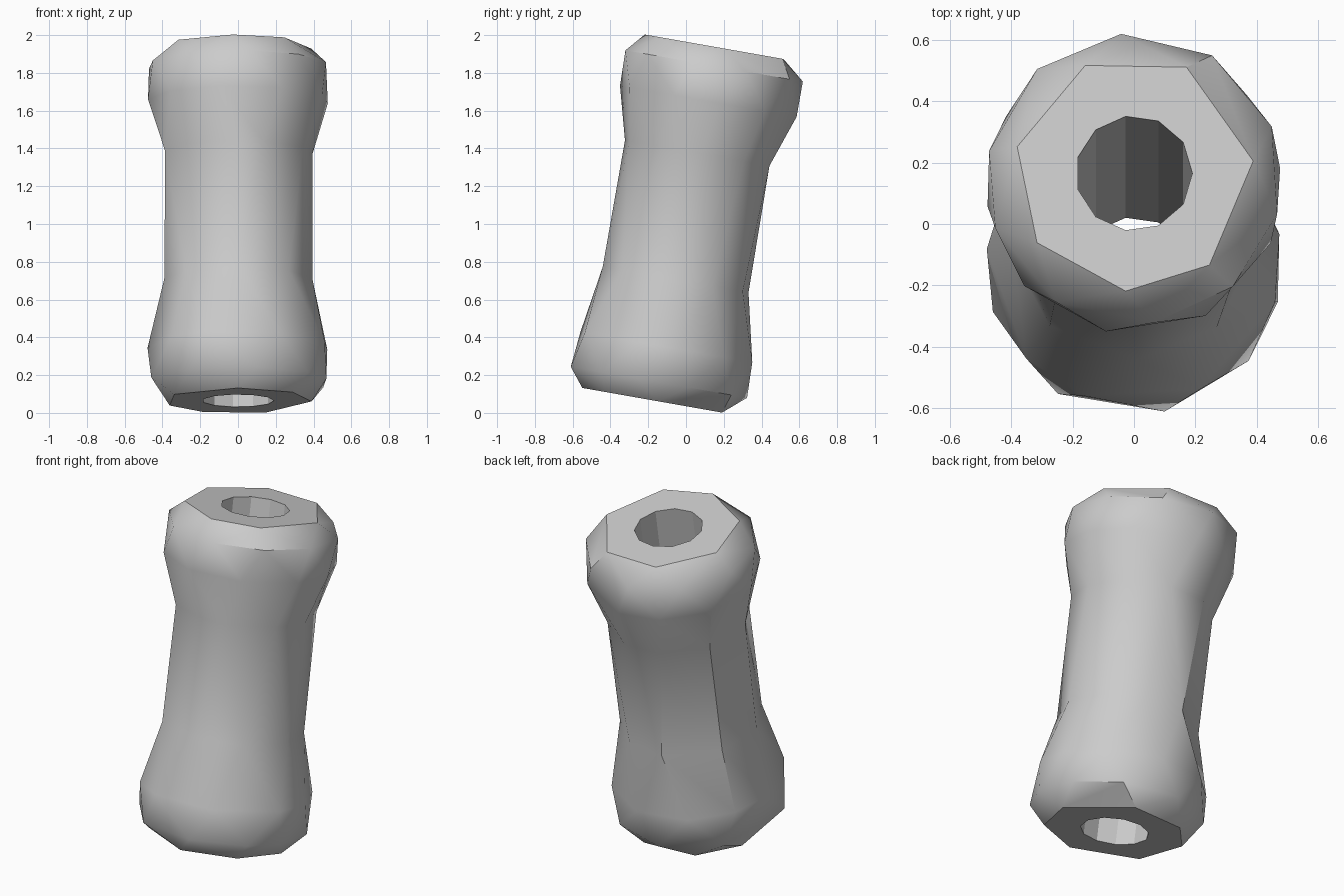
import bpy
import bmesh
from math import cos, sin, radians, tau
from mathutils import Matrix

cube = bpy.data.objects.get("Cube")
if cube:
    bpy.data.objects.remove(cube, do_unlink=True)

TILT = radians(-10)
HOLE_RADIUS = 0.19
HOLE_SIDES = 11

# Outer wall from the lower cap to the upper cap: height, radius, corner angles
OUTER_RINGS = [
    (-0.95, 0.39, [-150, -90, -42, 3, 68, 118, 158]),
    (-0.85, 0.48, [-163, -121, -78, -39, -13, 20, 55, 95, 140]),
    (-0.66, 0.48, [-137, -110, -63, -17, 10, 42, 80, 118, 150, 176]),
    (-0.30, 0.395, [-170, -134, -88, -47, -5, 30, 65, 100, 150]),
    (0.38, 0.395, [-168, -130, -90, -70, -30, 2, 38, 75, 110, 150]),
    (0.66, 0.48, [-173, -138, -101, -61, -22, 8, 40, 85, 115, 150]),
    (0.85, 0.48, [-160, -122, -82, -48, -14, 21, 58, 95, 131, 169]),
    (0.95, 0.39, [-144, -94, -51, 6, 64, 114, 167]),
]


def add_ring(bm, height, radius, angles):
    """Return a list of (angle, vertex), sorted around the axis."""
    ring = []
    for angle in sorted(radians(a) % tau for a in angles):
        place = (radius * cos(angle), radius * sin(angle), height)
        ring.append((angle, bm.verts.new(place)))
    return ring


def corner(ring, index):
    turns, place = divmod(index, len(ring))
    return ring[place][0] + turns * tau, ring[place][1]


def zip_rings(bm, first, second):
    """Join two rings with triangles, always advancing the nearer corner."""
    i = j = 0
    while i < len(first) or j < len(second):
        a, b = corner(first, i)[1], corner(second, j)[1]
        next_a, next_b = corner(first, i + 1), corner(second, j + 1)
        step_first = j == len(second) or (i < len(first) and next_a[0] <= next_b[0])
        if step_first:
            bm.faces.new((a, next_a[1], b))
            i += 1
        else:
            bm.faces.new((a, next_b[1], b))
            j += 1


# Tilted, faceted spool with a straight bore
bm = bmesh.new()
outer = [add_ring(bm, *ring) for ring in OUTER_RINGS]
hole_angles = [360 * k / HOLE_SIDES for k in range(HOLE_SIDES)]
bore_low, bore_high = [
    add_ring(bm, OUTER_RINGS[end][0], HOLE_RADIUS, hole_angles) for end in (0, -1)
]
loop = [bore_low] + outer + [bore_high, bore_low]
for first, second in zip(loop, loop[1:]):
    zip_rings(bm, first, second)

bmesh.ops.recalc_face_normals(bm, faces=bm.faces)
bmesh.ops.transform(
    bm,
    matrix=Matrix.Translation((0, 0, 1)) @ Matrix.Rotation(TILT, 4, "X"),
    verts=bm.verts,
)
mesh = bpy.data.meshes.new("hollow_spool")
bm.to_mesh(mesh)
bm.free()
spool = bpy.data.objects.new("hollow_spool", mesh)
bpy.context.collection.objects.link(spool)

# Plain grey material
grey = bpy.data.materials.new("plain grey")
grey.use_nodes = True
colour = (0.6, 0.6, 0.6, 1)
grey.diffuse_color = colour
grey.node_tree.nodes["Principled BSDF"].inputs["Base Color"].default_value = colour
mesh.materials.append(grey)

# Soft facets with crisp cap edges
bpy.ops.object.select_all(action="DESELECT")
spool.select_set(True)
bpy.context.view_layer.objects.active = spool
bpy.ops.object.shade_smooth_by_angle(angle=radians(32))
